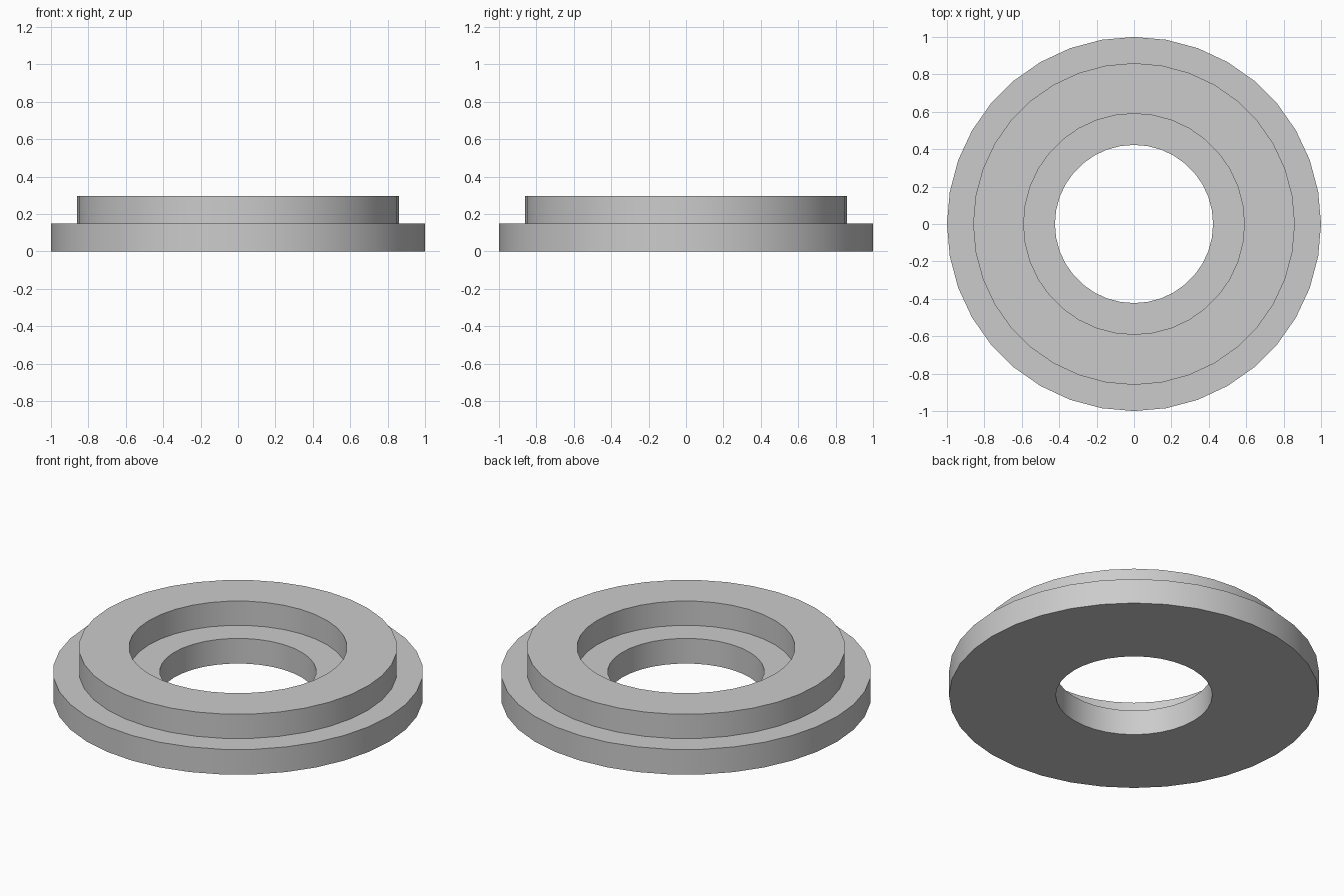
import bpy, bmesh
from math import cos, sin, tau

if "Cube" in bpy.data.objects:
    bpy.data.objects.remove(bpy.data.objects["Cube"])

SIDES = 36

# Stepped half-section (radius, height), walked counter-clockwise
profile = [(0.423, 0), (1.0, 0), (1.0, 0.15), (0.86, 0.15),
           (0.86, 0.295), (0.59, 0.295), (0.59, 0.15), (0.423, 0.15)]

# Stepped ring: revolve the section around z
bm = bmesh.new()
rings = [[bm.verts.new((r * cos(tau * i / SIDES), r * sin(tau * i / SIDES), z))
          for r, z in profile] for i in range(SIDES)]
n = len(profile)
for i in range(SIDES):
    a, b = rings[i], rings[(i + 1) % SIDES]
    for j in range(n):
        k = (j + 1) % n
        bm.faces.new((a[j], b[j], b[k], a[k]))
bmesh.ops.recalc_face_normals(bm, faces=bm.faces)

mesh = bpy.data.meshes.new("stepped_ring")
bm.to_mesh(mesh)
bm.free()
ring = bpy.data.objects.new("stepped_ring", mesh)
bpy.context.collection.objects.link(ring)

# Smooth round walls, sharp step edges
bpy.context.view_layer.objects.active = ring
ring.select_set(True)
bpy.ops.object.shade_smooth_by_angle()
